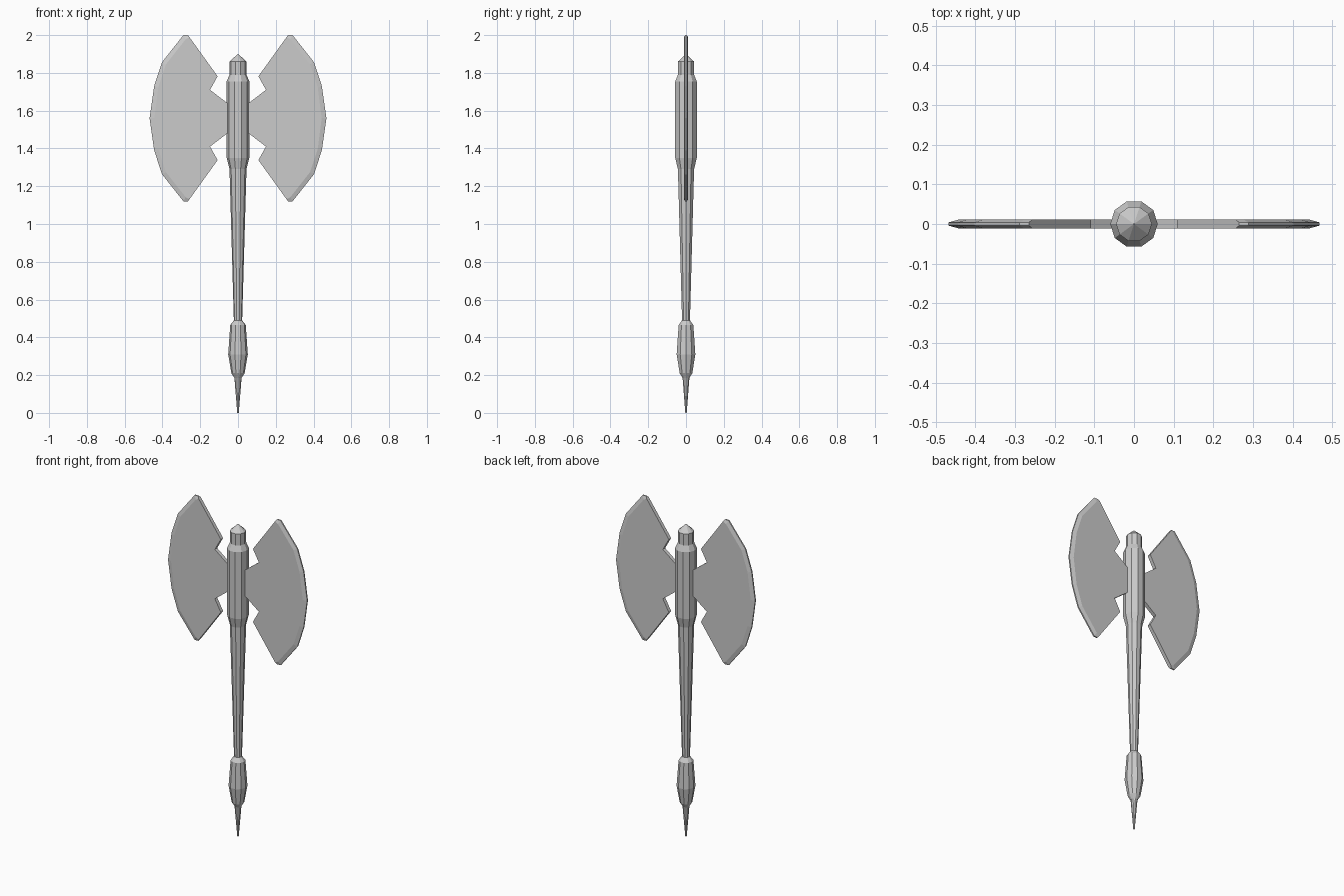
import bpy, bmesh
from math import cos, sin, pi

if "Cube" in bpy.data.objects:
    bpy.data.objects.remove(bpy.data.objects["Cube"])


def make_object(name, bm):
    bmesh.ops.recalc_face_normals(bm, faces=bm.faces[:])
    mesh = bpy.data.meshes.new(name)
    bm.to_mesh(mesh)
    bm.free()
    obj = bpy.data.objects.new(name, mesh)
    bpy.context.collection.objects.link(obj)
    return obj


def skin(bm, rings):
    # join consecutive closed loops with quads and cap both ends
    n = len(rings[0])
    for a, b in zip(rings, rings[1:]):
        for i in range(n):
            j = (i + 1) % n
            bm.faces.new((a[i], a[j], b[j], b[i]))
    bm.faces.new(rings[0])
    bm.faces.new(rings[-1])


# Ten-sided shaft: spike, grip, tapering pole, blade socket and cap
SIDES = 10
profile = [(0.004, 0), (0.019, 0.185), (0.035, 0.21), (0.052, 0.31), (0.041, 0.465),
           (0.022, 0.49), (0.045, 1.29), (0.06, 1.35), (0.06, 1.755),
           (0.045, 1.79), (0.045, 1.86), (0.001, 1.9)]
bm = bmesh.new()
skin(bm, [[bm.verts.new((r * cos(2 * pi * i / SIDES), r * sin(2 * pi * i / SIDES), z))
           for i in range(SIDES)] for r, z in profile])
make_object("shaft", bm)

# Blade: upper half outline as (x, height above centre), edge then bevel line
CENTRE, THICK, EDGE = 1.56, 0.011, 0.004
edge = [(0.03, 0.06), (0.148, 0.15), (0.108, 0.222), (0.265, 0.44), (0.289, 0.44),
        (0.402, 0.297), (0.444, 0.17), (0.468, 0)]
flat = edge[:3] + [(0.257, 0.429), (0.277, 0.418), (0.381, 0.286), (0.422, 0.163), (0.443, 0)]


def loop(bm, half, y):
    outline = half + [(x, -h) for x, h in reversed(half[:-1])]
    return [bm.verts.new((x, y, CENTRE + h)) for x, h in outline]


bm = bmesh.new()
skin(bm, [loop(bm, flat, -THICK), loop(bm, edge, -EDGE),
          loop(bm, edge, EDGE), loop(bm, flat, THICK)])
blades = make_object("blades", bm)
blades.modifiers.new("Mirror", "MIRROR").use_axis[0] = True
